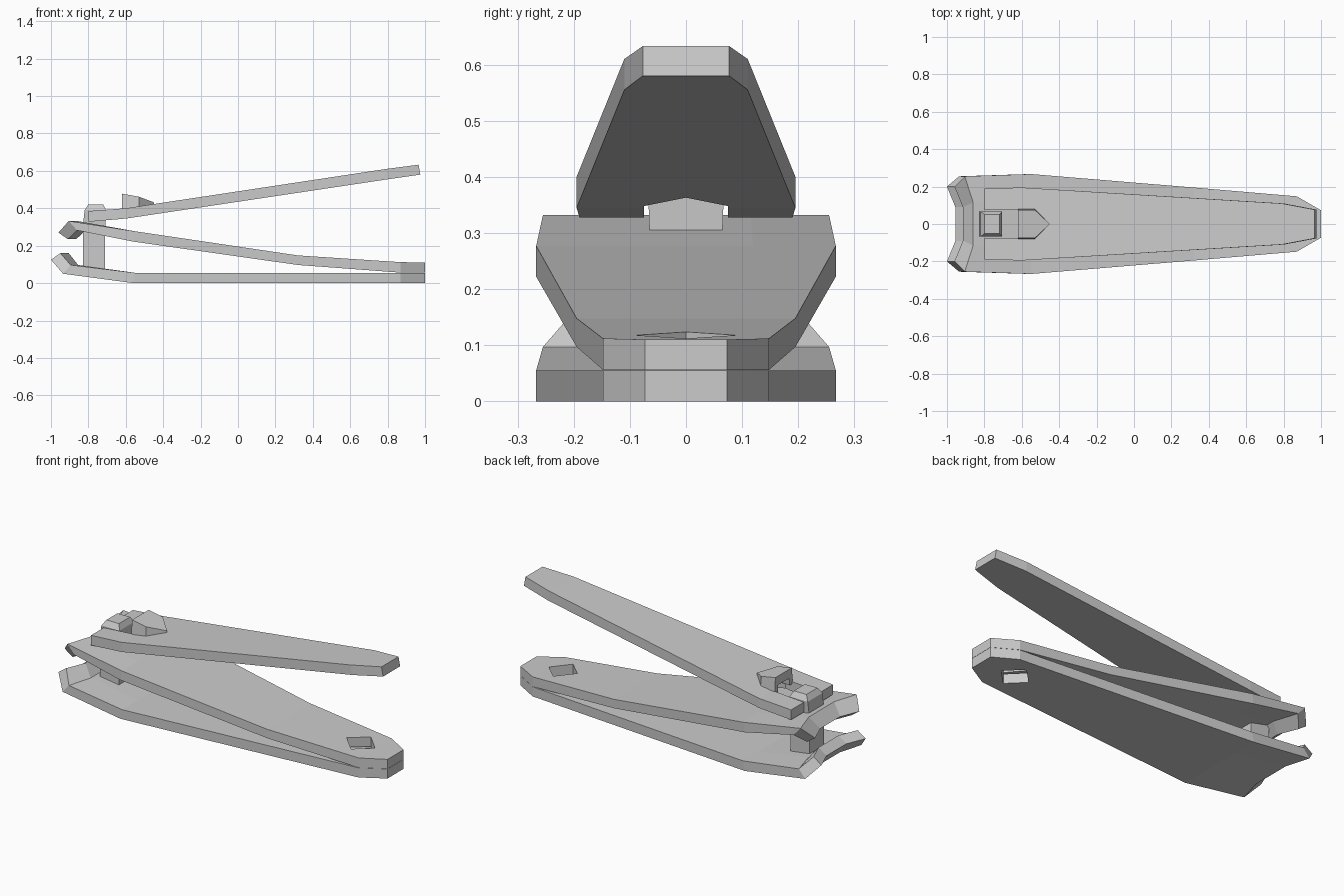
import bpy, bmesh

if "Cube" in bpy.data.objects:
    bpy.data.objects.remove(bpy.data.objects["Cube"])


def finish(name, bm):
    bmesh.ops.recalc_face_normals(bm, faces=bm.faces)
    me = bpy.data.meshes.new(name)
    bm.to_mesh(me)
    bm.free()
    ob = bpy.data.objects.new(name, me)
    bpy.context.collection.objects.link(ob)
    return ob


def plate(name, stations, cols=(-1, -0.45, 0.45, 1)):
    """Loft a strip: station = (bottom x, bottom z, top x, top z, half width, inner shift)."""
    bm = bmesh.new()
    low = [[bm.verts.new((xb + (s if abs(c) < 1 else 0), c * w, zb)) for c in cols]
           for xb, zb, xt, zt, w, s in stations]
    top = [[bm.verts.new((xt + (s if abs(c) < 1 else 0), c * w, zt)) for c in cols]
           for xb, zb, xt, zt, w, s in stations]
    n, m = len(stations) - 1, len(cols) - 1
    for i in range(n):
        for j in range(m):
            for g in (low, top):
                bm.faces.new((g[i][j], g[i + 1][j], g[i + 1][j + 1], g[i][j + 1]))
        for j in (0, m):
            bm.faces.new((low[i][j], low[i + 1][j], top[i + 1][j], top[i][j]))
    for i in (0, n):
        for j in range(m):
            bm.faces.new((low[i][j], low[i][j + 1], top[i][j + 1], top[i][j]))
    return finish(name, bm)


def stack(name, rings):
    """Join closed rings of equal point count and cap both ends."""
    bm = bmesh.new()
    vs = [[bm.verts.new(p) for p in r] for r in rings]
    k = len(vs[0])
    for a, b in zip(vs, vs[1:]):
        for i in range(k):
            bm.faces.new((a[i], a[(i + 1) % k], b[(i + 1) % k], b[i]))
    bm.faces.new(vs[0])
    bm.faces.new(vs[-1])
    return finish(name, bm)


def cut(ob, cutter):
    cutter.hide_render = True
    cutter.hide_viewport = True
    mod = ob.modifiers.new("cut", 'BOOLEAN')
    mod.operation = 'DIFFERENCE'
    mod.solver = 'EXACT'
    mod.object = cutter


def rect(x0, x1, w, z):
    return [(x0, -w, z), (x1, -w, z), (x1, w, z), (x0, w, z)]


# lower and upper jaws, with scooped cutting tips
lower = plate("lower_jaw", [
    (-1.0, 0.125, -0.95, 0.16, 0.20, 0.045),
    (-0.935, 0.05, -0.895, 0.097, 0.255, 0.04),
    (-0.56, 0.0, -0.55, 0.055, 0.267, 0),
    (0.87, 0.0, 0.87, 0.055, 0.148, 0),
    (1.0, 0.0, 1.0, 0.055, 0.073, 0)])
upper = plate("upper_jaw", [
    (-0.91, 0.235, -0.96, 0.27, 0.20, 0.045),
    (-0.86, 0.282, -0.905, 0.332, 0.255, 0.045),
    (-0.56, 0.222, -0.55, 0.277, 0.267, 0),
    (0.32, 0.097, 0.32, 0.148, 0.195, 0),
    (0.87, 0.056, 0.87, 0.112, 0.148, 0),
    (1.0, 0.056, 1.0, 0.11, 0.073, 0)])

# diamond hole through the joined ends
diamond = [(0.69, 0), (0.78, -0.09), (0.87, 0), (0.78, 0.09)]
hole = stack("hole_cutter", [[(x, y, z) for x, y in diamond] for z in (-0.1, 0.3)])
cut(lower, hole)
cut(upper, hole)

# pressing lever with an open slot for the pin
lever = plate("lever", [
    (-0.80, 0.328, -0.80, 0.385, 0.19, 0),
    (-0.60, 0.345, -0.60, 0.40, 0.195, 0),
    (0.80, 0.555, 0.79, 0.61, 0.11, 0),
    (0.975, 0.58, 0.965, 0.633, 0.077, 0)])


# pointed slot outline, shared by the slot and its hood
def house(x0, x1, tip, w, z0, z1, zt):
    return [(x0, -w, z0), (x1, -w, z1), (tip, 0, zt), (x1, w, z1), (x0, w, z0)]


slot = stack("slot_cutter", [house(-0.9, -0.58, -0.48, 0.075, 0.2, 0.2, 0.2),
                             house(-0.9, -0.58, -0.48, 0.075, 0.5, 0.5, 0.5)])
cut(lever, slot)

# raised hood over the end of the slot, open underneath
hood = stack("lever_hood", [house(-0.62, -0.53, -0.45, 0.082, 0.385, 0.39, 0.40),
                            house(-0.62, -0.53, -0.45, 0.075, 0.478, 0.462, 0.432)])
hollow = stack("hood_cutter", [house(-0.70, -0.56, -0.50, 0.06, 0.3, 0.3, 0.3),
                               house(-0.70, -0.56, -0.50, 0.05, 0.43, 0.425, 0.405)])
cut(hood, hollow)

# pin through the jaws with a chamfered head
stack("pin", [rect(-0.83, -0.71, 0.065, 0.05), rect(-0.83, -0.71, 0.065, 0.30),
              rect(-0.82, -0.705, 0.068, 0.39), rect(-0.80, -0.72, 0.05, 0.42)])
